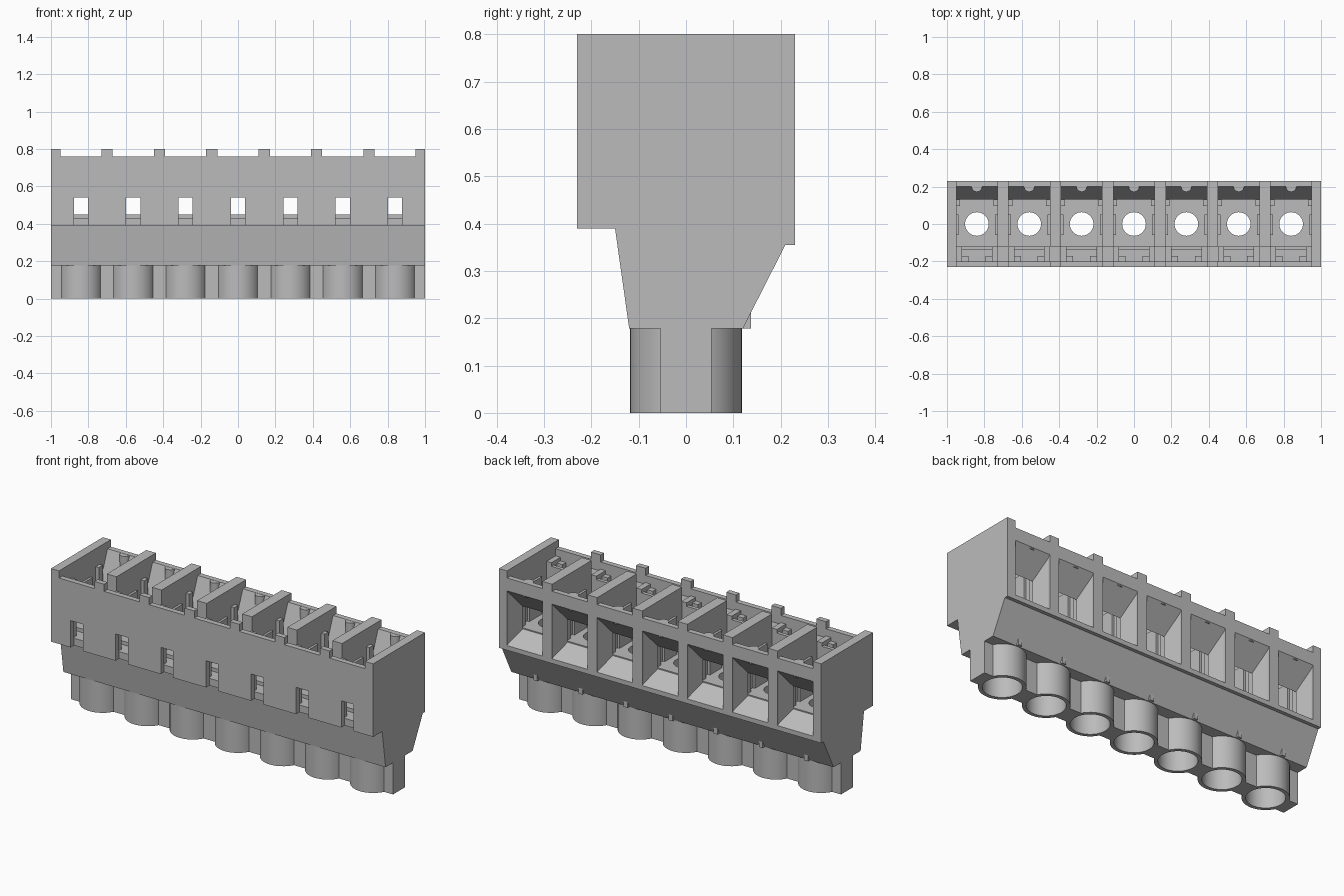
import bpy, bmesh, math
from mathutils import Matrix, Vector

old = bpy.data.objects.get("Cube")
if old:
    bpy.data.objects.remove(old, do_unlink=True)

PITCH = 0.28
BAYS = [PITCH * i for i in range(-3, 4)]
WALLS = [PITCH * (i + 0.5) for i in range(-3, 3)]

grey = bpy.data.materials.new("housing grey")
grey.use_nodes = True
grey.diffuse_color = (0.5, 0.5, 0.5, 1)
grey.node_tree.nodes["Principled BSDF"].inputs["Base Color"].default_value = (0.5, 0.5, 0.5, 1)


def finish(name, bm):
    bmesh.ops.recalc_face_normals(bm, faces=bm.faces)
    mesh = bpy.data.meshes.new(name)
    bm.to_mesh(mesh)
    bm.free()
    mesh.materials.append(grey)
    ob = bpy.data.objects.new(name, mesh)
    bpy.context.collection.objects.link(ob)
    return ob


def add_box(bm, x0, x1, y0, y1, z0, z1):
    size = Matrix.Diagonal((x1 - x0, y1 - y0, z1 - z0, 1))
    place = Matrix.Translation(((x0 + x1) / 2, (y0 + y1) / 2, (z0 + z1) / 2))
    return bmesh.ops.create_cube(bm, size=1, matrix=place @ size)["verts"]


def add_cylinder(bm, x, y, r, z0, z1):
    bmesh.ops.create_cone(bm, cap_ends=True, segments=48, radius1=r, radius2=r,
                          depth=z1 - z0, matrix=Matrix.Translation((x, y, (z0 + z1) / 2)))


def add_profile(bm, points, x0, x1):
    """Extrude a (y, z) outline along x."""
    face = bm.faces.new([bm.verts.new((x0, y, z)) for y, z in points])
    out = bmesh.ops.extrude_face_region(bm, geom=[face])["geom"]
    bmesh.ops.translate(bm, vec=(x1 - x0, 0, 0),
                        verts=[v for v in out if isinstance(v, bmesh.types.BMVert)])


def cut(ob, bm):
    cutter = finish("cutter", bm)
    cutter.hide_render = True
    mod = ob.modifiers.new("cut", 'BOOLEAN')
    mod.operation, mod.solver, mod.object = 'DIFFERENCE', 'EXACT', cutter
    bpy.context.view_layer.objects.active = ob
    bpy.ops.object.modifier_apply(modifier=mod.name)
    bpy.data.objects.remove(cutter, do_unlink=True)


def bore(ob):
    for r, top in ((0.098, 0.3), (0.063, 0.6)):
        bm = bmesh.new()
        for x in BAYS:
            add_cylinder(bm, x, 0, r, -0.1, top)
        cut(ob, bm)


# End walls with the full side outline
bm = bmesh.new()
side = [(-0.23, 0.8), (-0.23, 0.39), (-0.15, 0.39), (-0.12, 0.178),
        (0.12, 0.178), (0.21, 0.355), (0.23, 0.355), (0.23, 0.8)]
for x in (-1, 0.95):
    add_profile(bm, side, x, x + 0.05)
finish("end_walls", bm)

# Tapered base and cavity floor
bm = bmesh.new()
add_profile(bm, [(-0.2, 0.39), (-0.15, 0.39), (-0.12, 0.178), (0.12, 0.178), (0.21, 0.355),
                 (0.13, 0.41), (0.13, 0.45), (-0.12, 0.45), (-0.12, 0.43), (-0.2, 0.43)],
            -0.95, 0.95)
base = finish("base", bm)
bore(base)

# Plug web and round sockets underneath
bm = bmesh.new()
add_box(bm, -1, 1, -0.054, 0.054, 0, 0.18)
web = finish("plug_web", bm)
bore(web)
bm = bmesh.new()
for x in BAYS:
    add_cylinder(bm, x, 0, 0.118, 0, 0.18)
sockets = finish("sockets", bm)
bore(sockets)

# Keying wedges behind the sockets
bm = bmesh.new()
for x in BAYS:
    add_profile(bm, [(0.1, 0.178), (0.137, 0.178), (0.137, 0.211)], x - 0.012, x + 0.012)
finish("key_wedges", bm)

# Partitions between bays
bm = bmesh.new()
for x in WALLS:
    add_profile(bm, [(-0.12, 0.8), (0.23, 0.8), (0.23, 0.37), (-0.2, 0.4),
                     (-0.2, 0.71), (-0.12, 0.71)], x - 0.03, x + 0.03)
finish("partitions", bm)

# Front wall with latch windows and a notched rim
bm = bmesh.new()
add_box(bm, -0.95, 0.95, -0.23, -0.2, 0.39, 0.8)
front = finish("front_wall", bm)
bm = bmesh.new()
for x in BAYS:
    add_box(bm, x - 0.038, x + 0.038, -0.3, -0.1, 0.3, 0.54)
    reach = 0.2 if abs(x) > 0.8 else 0.11
    add_box(bm, max(x - 0.11, -0.95), min(x + 0.11, 0.95), -0.3, -0.1, 0.76, 0.9)
cut(front, bm)

# Back wall with tapered entry windows
bm = bmesh.new()
add_profile(bm, [(0.23, 0.76), (0.2, 0.76), (0.13, 0.58), (0.13, 0.4),
                 (0.21, 0.355), (0.23, 0.355)], -0.95, 0.95)
back = finish("back_wall", bm)
bm = bmesh.new()
for x in BAYS:
    for v in add_box(bm, x - 0.117, x + 0.117, 0.12, 0.24, 0.375, 0.7):
        if v.co.y < 0.2:
            v.co.x = x + math.copysign(0.08, v.co.x - x)
            v.co.z = 0.56 if v.co.z > 0.5 else 0.45
cut(back, bm)

# Rounded bosses on the slope inside the back wall
bm = bmesh.new()
for x in BAYS:
    add_cylinder(bm, x, 0.2, 0.028, 0.68, 0.759)
bosses = finish("back_bosses", bm)

# Guide ribs, latch jambs and latch bars in every bay
ribs, jambs, bars = bmesh.new(), bmesh.new(), bmesh.new()
for x in BAYS:
    for s in (-1, 1):
        def mirrored(bm, inner, outer, *rest):
            a, b = sorted((x + s * inner, x + s * outer))
            add_box(bm, a, b, *rest)
        mirrored(ribs, 0.09, 0.112, 0.095, 0.13, 0.45, 0.7)
        mirrored(ribs, 0.097, 0.112, -0.06, 0.05, 0.45, 0.66)
        mirrored(jambs, 0.08, 0.112, -0.2, -0.12, 0.43, 0.72)
        mirrored(bars, 0.045, 0.08, -0.2, -0.17, 0.43, 0.7)
    add_box(bars, x - 0.08, x + 0.08, -0.14, -0.12, 0.56, 0.7)
finish("guide_ribs", ribs)
finish("latch_jambs", jambs)
finish("latch_bars", bars)

# Smooth the round parts, keeping crisp edges
bpy.ops.object.select_all(action='DESELECT')
for ob in (base, web, sockets, bosses):
    ob.select_set(True)
bpy.context.view_layer.objects.active = sockets
bpy.ops.object.shade_smooth_by_angle(angle=math.radians(30))
